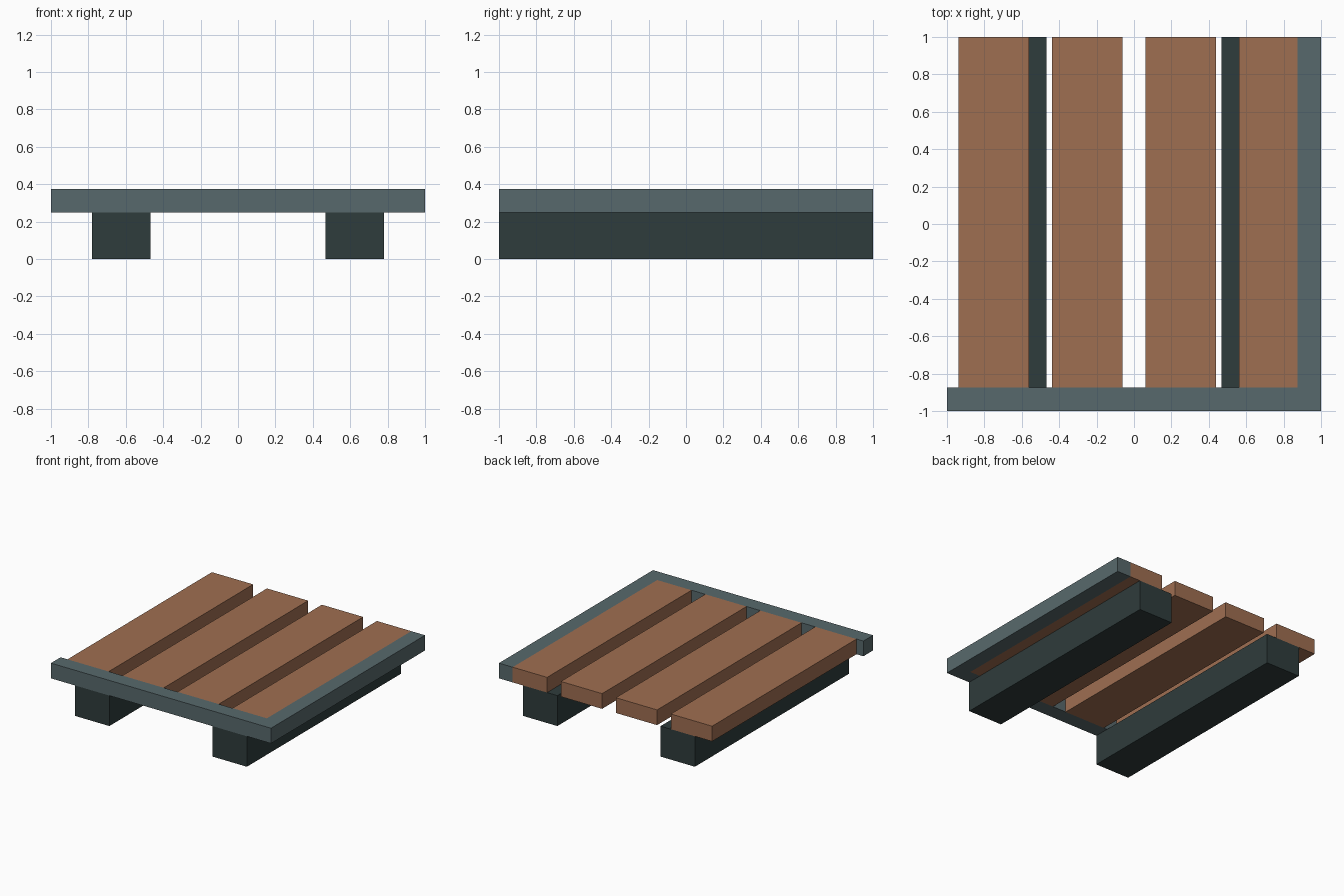
import bpy
import bmesh

if "Cube" in bpy.data.objects:
    bpy.data.objects.remove(bpy.data.objects["Cube"])

BASE, TOP = 0.25, 0.375   # underside and top of the deck
INNER = 0.875             # inner edge of the border


def material(name, rgb):
    mat = bpy.data.materials.new(name)
    mat.diffuse_color = (*rgb, 1.0)
    mat.use_nodes = True
    mat.node_tree.nodes["Principled BSDF"].inputs["Base Color"].default_value = mat.diffuse_color
    return mat


def prism(name, outline, z0, z1, mat):
    """Extrude a flat outline (x, y) from z0 up to z1."""
    bm = bmesh.new()
    face = bm.faces.new([bm.verts.new((x, y, z0)) for x, y in outline])
    result = bmesh.ops.extrude_face_region(bm, geom=[face])
    verts = [g for g in result["geom"] if isinstance(g, bmesh.types.BMVert)]
    bmesh.ops.translate(bm, verts=verts, vec=(0, 0, z1 - z0))
    bmesh.ops.recalc_face_normals(bm, faces=bm.faces)
    mesh = bpy.data.meshes.new(name)
    bm.to_mesh(mesh)
    bm.free()
    mesh.materials.append(mat)
    obj = bpy.data.objects.new(name, mesh)
    bpy.context.collection.objects.link(obj)
    return obj


def board(name, x0, x1, y0, y1, z0, z1, mat):
    return prism(name, [(x0, y0), (x1, y0), (x1, y1), (x0, y1)], z0, z1, mat)


wood = material("brown wood", (0.347, 0.157, 0.083))
border = material("slate grey", (0.097, 0.141, 0.150))
dark = material("dark green grey", (0.028, 0.045, 0.045))

# L-shaped border along the front and right edges
prism("corner_border",
      [(-1, -1), (1, -1), (1, 1), (INNER, 1), (INNER, -INNER), (-1, -INNER)],
      BASE, TOP, border)

# Four deck planks, the last one trimmed where it meets the border
for i in range(4):
    x = -0.75 + 0.5 * i
    board(f"plank_{i + 1}", x - 0.1875, min(x + 0.1875, INNER),
          -INNER, 1, BASE, TOP, wood)

# Two support beams beneath the deck
for side, x in (("left", -0.625), ("right", 0.625)):
    board(f"{side}_support_beam", x - 0.156, x + 0.156, -1, 1, 0, BASE, dark)
